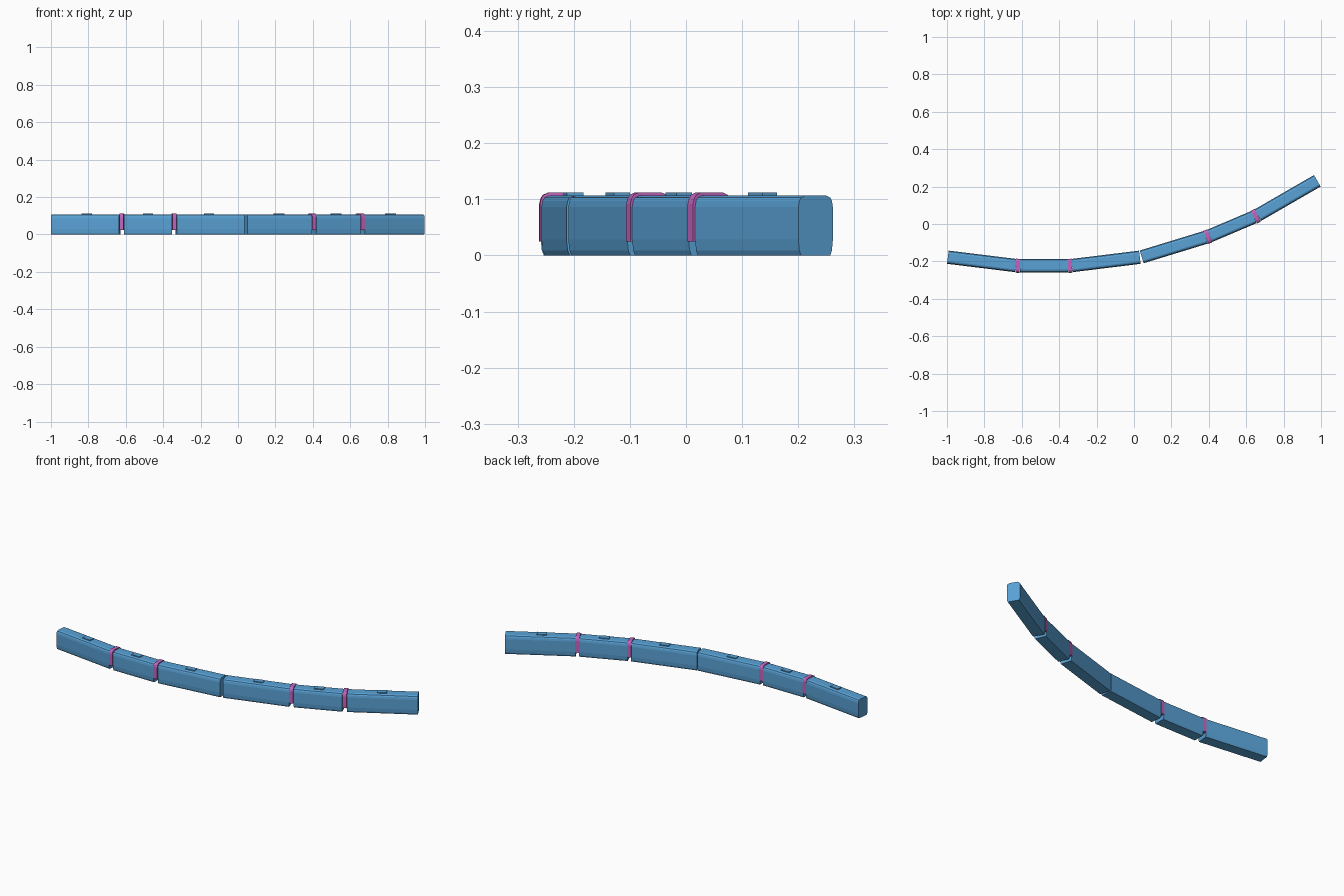
import bpy, bmesh
from math import cos, sin, radians
from mathutils import Matrix, Vector

if "Cube" in bpy.data.objects:
    bpy.data.objects.remove(bpy.data.objects["Cube"])


def material(name, rgb):
    m = bpy.data.materials.new(name)
    m.diffuse_color = (*rgb, 1)
    m.use_nodes = True
    m.node_tree.nodes["Principled BSDF"].inputs["Base Color"].default_value = m.diffuse_color
    return m


BLUE = material("tram blue", (0.10, 0.36, 0.67))
PINK = material("bellows pink", (0.54, 0.13, 0.52))

# Right half of each cross-section, bottom to top: (half width, height)
BODY = [(0.030, 0.0), (0.0335, 0.009), (0.0355, 0.028), (0.0355, 0.086),
        (0.0335, 0.097), (0.030, 0.103), (0.021, 0.107)]
BELLOWS = [(0.0375, 0.025), (0.0375, 0.092), (0.035, 0.102), (0.031, 0.108), (0.022, 0.112)]
BOX = [(0.015, 0.105), (0.015, 0.112)]


def prism(name, half, length, centre, angle, mat):
    """Extrude a mirrored cross-section along x, then turn and place it."""
    ring = half + [(-y, z) for y, z in reversed(half)]
    bm = bmesh.new()
    a = [bm.verts.new((-length / 2, y, z)) for y, z in ring]
    b = [bm.verts.new((length / 2, y, z)) for y, z in ring]
    n = len(ring)
    bm.faces.new(a)
    bm.faces.new(b)
    for i in range(n):
        j = (i + 1) % n
        bm.faces.new((a[i], a[j], b[j], b[i]))
    bmesh.ops.recalc_face_normals(bm, faces=bm.faces)
    bm.transform(Matrix.Translation((centre.x, centre.y, 0)) @ Matrix.Rotation(radians(angle), 4, 'Z'))
    mesh = bpy.data.meshes.new(name)
    bm.to_mesh(mesh)
    bm.free()
    mesh.materials.append(mat)
    ob = bpy.data.objects.new(name, mesh)
    bpy.context.collection.objects.link(ob)
    return ob


def heading(angle):
    return Vector((cos(radians(angle)), sin(radians(angle))))


GAP = 0.011  # car end to joint pivot


def tram(label, joint, angles, lengths):
    """Three hinged cars; joint is the pivot between the first and second."""
    p = Vector(joint) - heading(angles[0]) * lengths[0]
    for i, (ang, length) in enumerate(zip(angles, lengths)):
        d = heading(ang)
        start = GAP if i > 0 else 0
        end = length - (GAP if i < 2 else 0)
        prism(f"{label}_car_{i + 1}", BODY, end - start, p + d * (start + end) / 2, ang, BLUE)
        prism(f"{label}_roof_box_{i + 1}", BOX, 0.052, p + d * length / 2, ang, BLUE)
        p = p + d * length
        if i < 2:  # bellows at the mean angle of the two cars
            prism(f"{label}_bellows_{i + 1}", BELLOWS, 0.022, p, (ang + angles[i + 1]) / 2, PINK)


tram("left_tram", (-0.621, -0.2235), (-7, 0, 7), (0.377, 0.279, 0.376))
tram("right_tram", (0.395, -0.0675), (17, 23, 30), (0.370, 0.279, 0.379))
